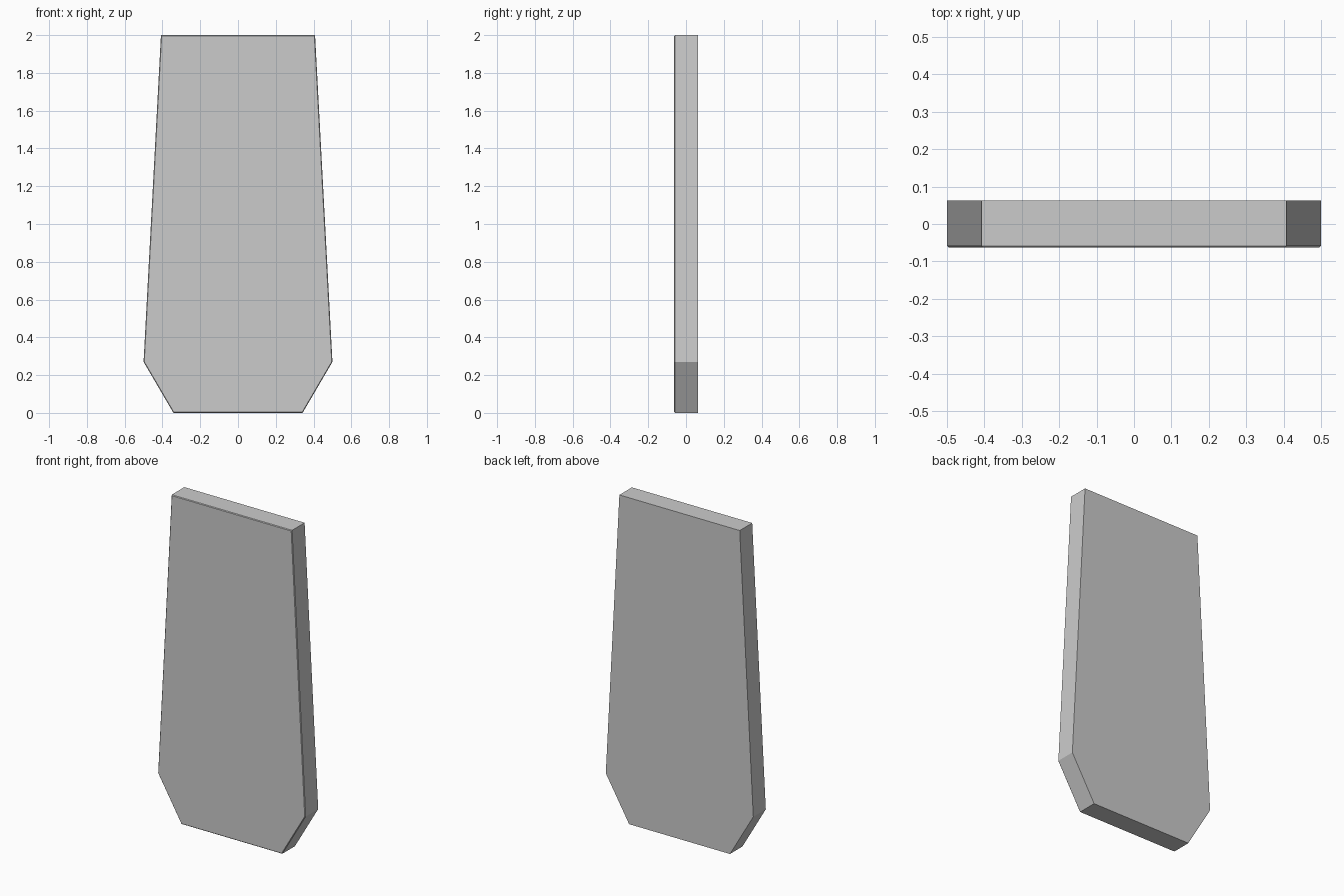
import bpy, bmesh

if "Cube" in bpy.data.objects:
    bpy.data.objects.remove(bpy.data.objects["Cube"])

# Half outline of the tapered panel (x, z), mirrored to a full hexagon
half = [(0.342, 0.0), (0.5, 0.27), (0.408, 2.0)]
outline = half + [(-x, z) for x, z in reversed(half)]

bm = bmesh.new()
rings = [[bm.verts.new((x, y, z)) for x, z in outline] for y in (-0.0625, 0.0625)]
front = bm.faces.new(rings[0])
bm.faces.new(list(reversed(rings[1])))
for i in range(6):
    j = (i + 1) % 6
    bm.faces.new((rings[0][j], rings[0][i], rings[1][i], rings[1][j]))

# Hairline chamfer around the front face
bmesh.ops.bevel(bm, geom=list(front.edges), offset=0.004, segments=1,
                affect='EDGES', profile=0.5)
bmesh.ops.recalc_face_normals(bm, faces=bm.faces[:])

mesh = bpy.data.meshes.new("tapered_panel")
bm.to_mesh(mesh)
bm.free()
panel = bpy.data.objects.new("tapered_panel", mesh)
bpy.context.collection.objects.link(panel)
